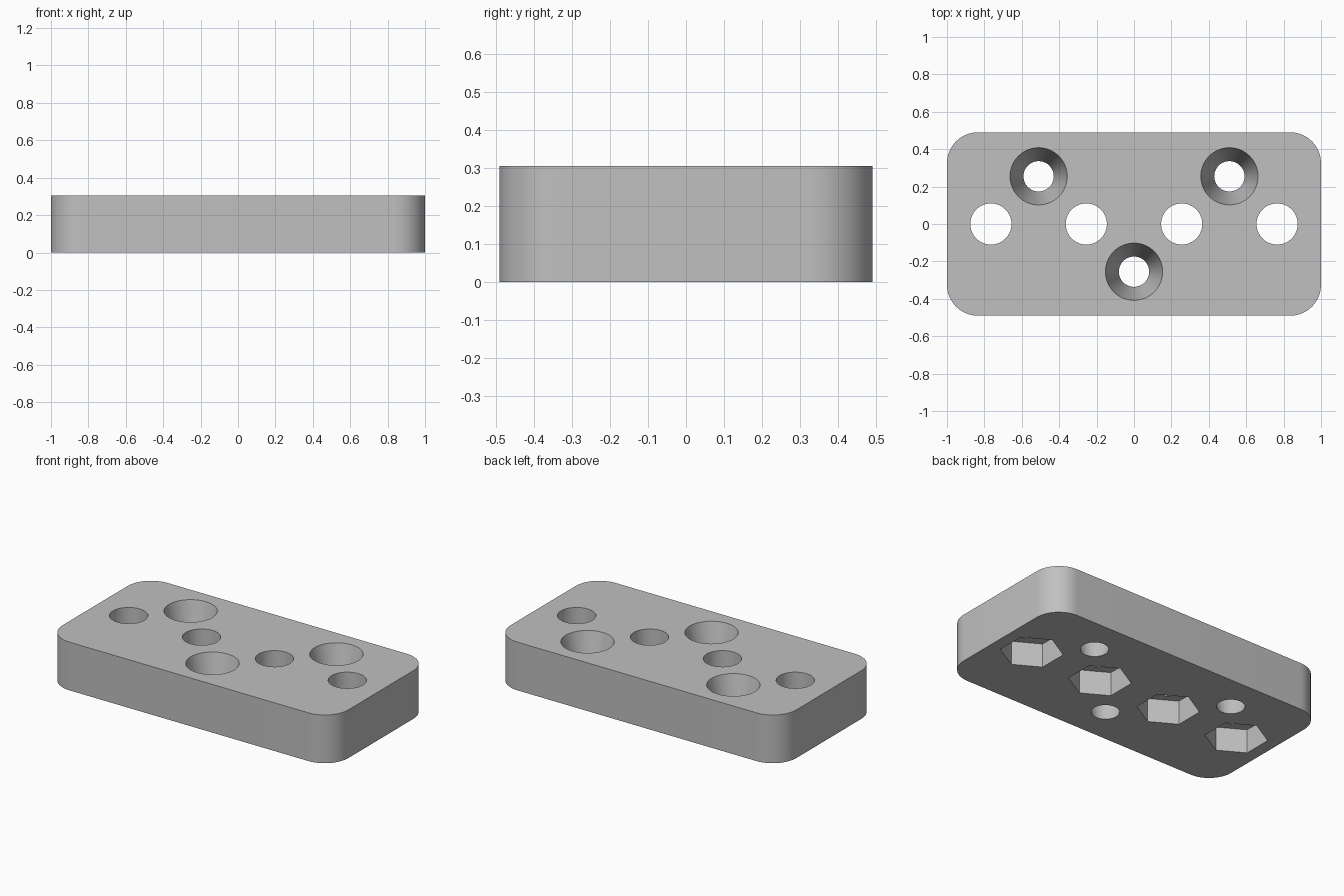
import bpy
import bmesh
from math import radians

cube = bpy.data.objects.get("Cube")
if cube:
    bpy.data.objects.remove(cube, do_unlink=True)

LENGTH, WIDTH, HEIGHT = 2.0, 0.98, 0.305
CORNER = 0.165
PITCH = 0.51
OVER = 0.02          # cutters reach past the faces by this much

grey = bpy.data.materials.new("light grey")
grey.use_nodes = True
colour = (0.53, 0.53, 0.53, 1)
grey.diffuse_color = colour
grey.node_tree.nodes["Principled BSDF"].inputs["Base Color"].default_value = colour


def add_object(name, bm):
    mesh = bpy.data.meshes.new(name)
    bm.to_mesh(mesh)
    bm.free()
    mesh.materials.append(grey)
    obj = bpy.data.objects.new(name, mesh)
    bpy.context.collection.objects.link(obj)
    return obj


def cut(body, x, y, z0, z1, r0, r1, sides=64, turn=0):
    """Subtract a cylinder, cone or prism standing between two heights."""
    bpy.ops.mesh.primitive_cone_add(
        vertices=sides, radius1=r0, radius2=r1, depth=z1 - z0,
        location=(x, y, (z0 + z1) / 2), rotation=(0, 0, turn))
    cutter = bpy.context.object
    cutter.name = "hole_cutter"
    cutter.hide_render = True
    cutter.data.materials.append(grey)
    bpy.context.view_layer.objects.active = body
    mod = body.modifiers.new("hole", 'BOOLEAN')
    mod.operation = 'DIFFERENCE'
    mod.solver = 'EXACT'
    mod.object = cutter
    bpy.ops.object.modifier_apply(modifier=mod.name)
    bpy.data.objects.remove(cutter, do_unlink=True)


# Plate with rounded vertical corners
bm = bmesh.new()
bmesh.ops.create_cube(bm, size=1)
for v in bm.verts:
    v.co.x *= LENGTH
    v.co.y *= WIDTH
    v.co.z = (v.co.z + 0.5) * HEIGHT
uprights = [e for e in bm.edges if abs(e.verts[0].co.z - e.verts[1].co.z) > HEIGHT / 2]
bmesh.ops.bevel(bm, geom=uprights, offset=CORNER, segments=16, profile=0.5, affect='EDGES')
plate = add_object("mounting_plate", bm)

# Row of bolt holes with hexagonal nut pockets underneath
for i in range(4):
    x = (i - 1.5) * PITCH
    cut(plate, x, 0, -OVER, HEIGHT + OVER, 0.11, 0.11)
    cut(plate, x, 0, -OVER, HEIGHT / 2, 0.182, 0.182, sides=6)

# Tapered screw holes, wide at the top
slope = (0.153 - 0.081) / HEIGHT
for x, y in ((-PITCH, PITCH / 2), (PITCH, PITCH / 2), (0, -PITCH / 2)):
    cut(plate, x, y, -OVER, HEIGHT + OVER, 0.081 - slope * OVER, 0.153 + slope * OVER)

# Smooth the round walls, keep the rims sharp
bpy.ops.object.select_all(action='DESELECT')
plate.select_set(True)
bpy.context.view_layer.objects.active = plate
bpy.ops.object.shade_smooth_by_angle(angle=radians(30))
